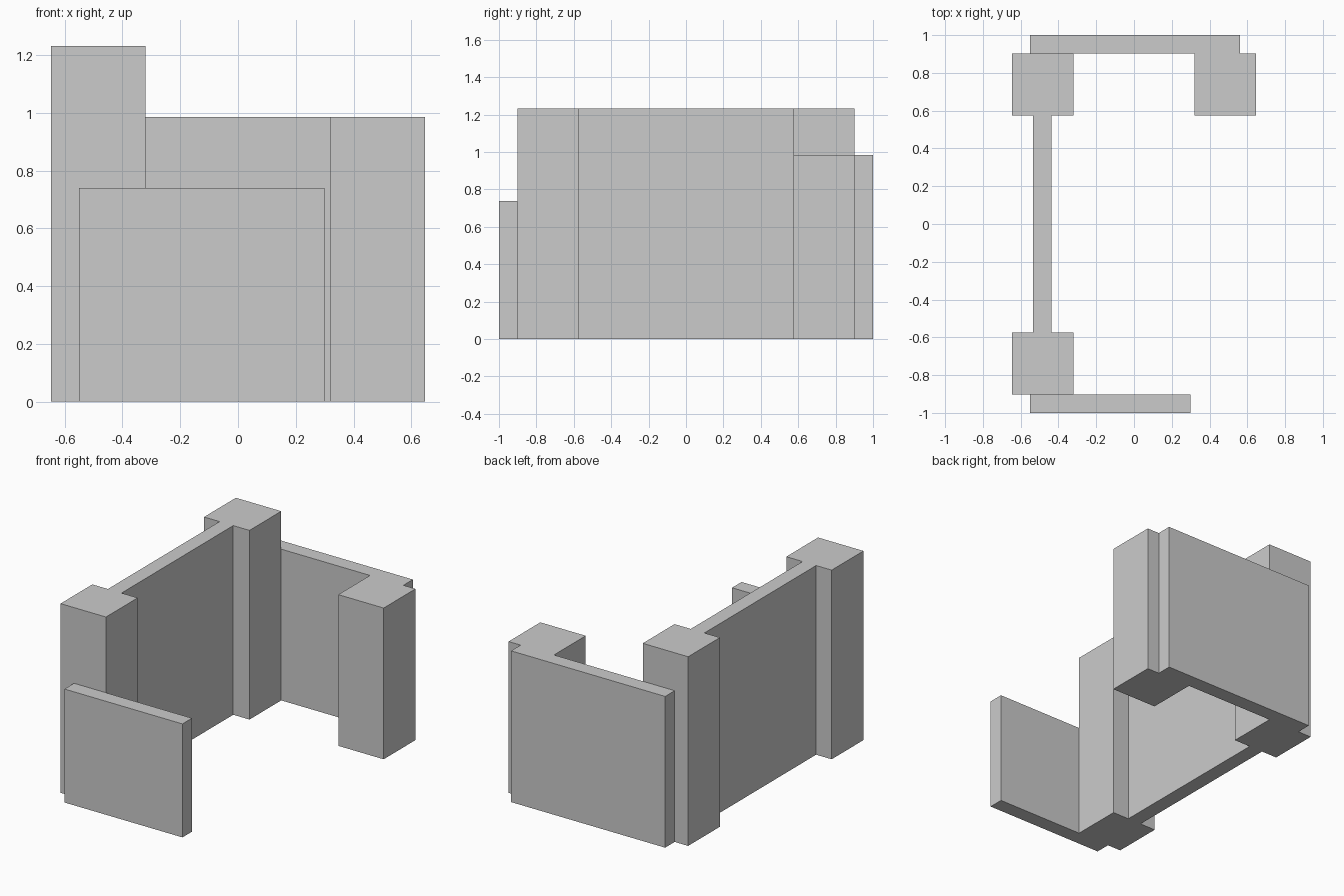
import bpy
import bmesh

if "Cube" in bpy.data.objects:
    bpy.data.objects.remove(bpy.data.objects["Cube"])


def extrude_outline(name, outline, height):
    """Closed prism from a floor-plan outline, standing on z = 0."""
    bm = bmesh.new()
    base = bm.faces.new([bm.verts.new((x, y, 0)) for x, y in outline])
    top = bmesh.ops.extrude_face_region(bm, geom=[base])["geom"]
    verts = [g for g in top if isinstance(g, bmesh.types.BMVert)]
    bmesh.ops.translate(bm, verts=verts, vec=(0, 0, height))
    bmesh.ops.recalc_face_normals(bm, faces=bm.faces)
    mesh = bpy.data.meshes.new(name)
    bm.to_mesh(mesh)
    bm.free()
    obj = bpy.data.objects.new(name, mesh)
    bpy.context.collection.objects.link(obj)
    return obj


# Plan dimensions
OUT, IN = 0.647, 0.32            # post faces in x
POST_IN, POST_OUT = 0.575, 0.902  # post faces in y
WALL_L, WALL_R = -0.535, -0.437   # side wall faces in x

# Tall side wall with a square post at each end (mirrored front to back)
half = [(-OUT, POST_OUT), (-IN, POST_OUT), (-IN, POST_IN), (WALL_R, POST_IN)]
left = [(WALL_L, POST_IN), (-OUT, POST_IN)]
outline = (half + [(x, -y) for x, y in reversed(half)]
           + [(x, -y) for x, y in reversed(left)] + left)
extrude_outline("side_wall_with_posts", outline, 1.232)

# Medium-height back wall with its corner post
extrude_outline("back_wall_with_post", [
    (-0.55, 1.0), (0.56, 1.0), (0.56, POST_OUT), (OUT, POST_OUT),
    (OUT, POST_IN), (IN, POST_IN), (IN, POST_OUT), (-0.55, POST_OUT)], 0.985)

# Low front wall
extrude_outline("front_wall", [
    (-0.55, -1.0), (0.30, -1.0), (0.30, -POST_OUT), (-0.55, -POST_OUT)], 0.739)
